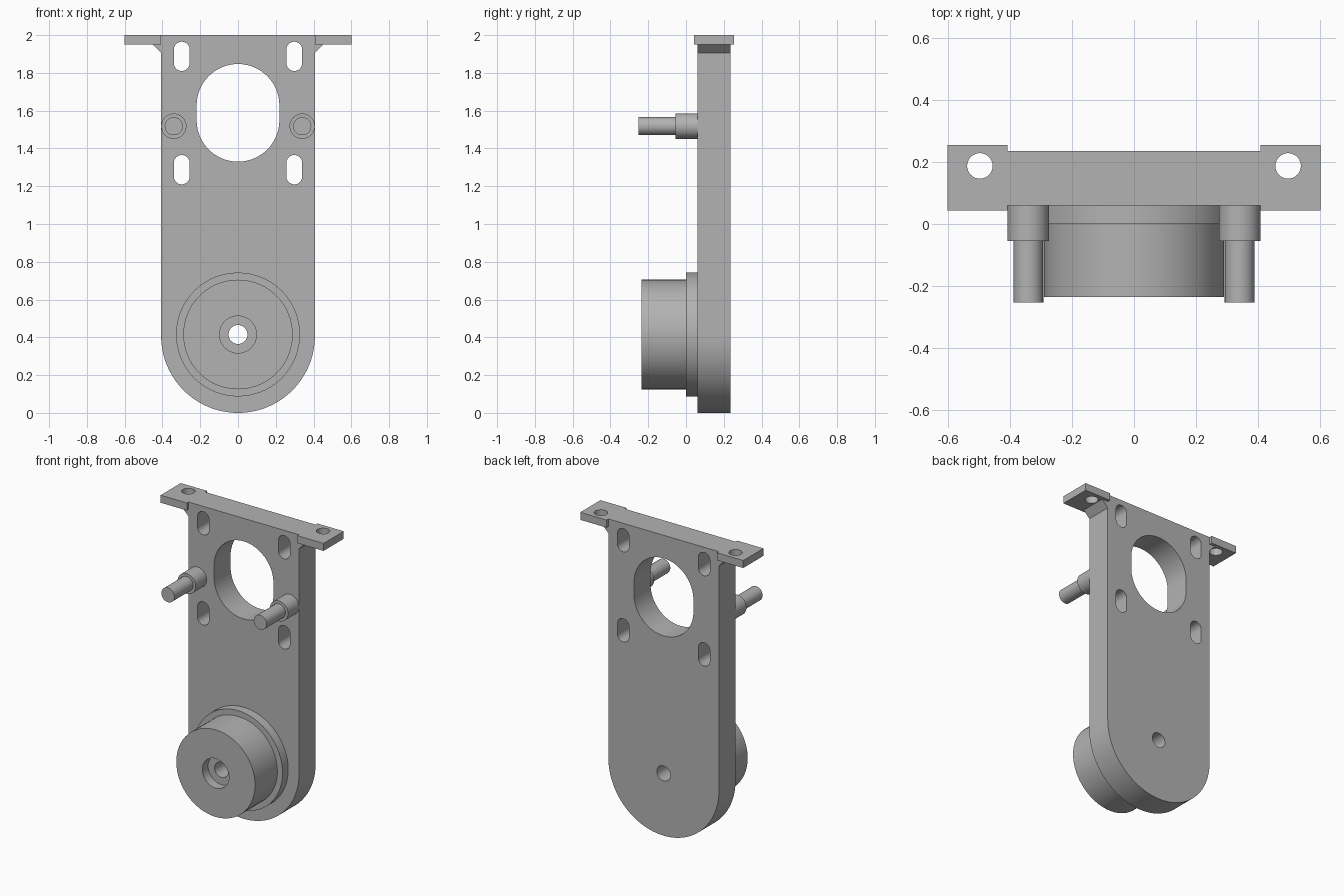
import bpy, bmesh
from math import sin, cos, pi
from mathutils import Vector

cube = bpy.data.objects.get("Cube")
if cube:
    bpy.data.objects.remove(cube, do_unlink=True)

GREY = (0.45, 0.45, 0.45, 1)
metal = bpy.data.materials.new("plain grey")
metal.use_nodes = True
metal.diffuse_color = GREY
metal.node_tree.nodes["Principled BSDF"].inputs["Base Color"].default_value = GREY

FRONT, BACK, HALF_W = 0.06, 0.235, 0.407
HUB_Z, BORE = 0.415, 0.05


def finish(bm, name):
    """Turn a bmesh into a shaded object."""
    bmesh.ops.remove_doubles(bm, verts=bm.verts, dist=1e-5)
    bmesh.ops.recalc_face_normals(bm, faces=bm.faces)
    mesh = bpy.data.meshes.new(name)
    bm.to_mesh(mesh)
    bm.free()
    mesh.materials.append(metal)
    obj = bpy.data.objects.new(name, mesh)
    bpy.context.collection.objects.link(obj)
    bpy.ops.object.select_all(action='DESELECT')
    obj.select_set(True)
    bpy.context.view_layer.objects.active = obj
    bpy.ops.object.shade_smooth_by_angle(angle=pi / 6)
    return obj


def arc(cx, cy, r, start, end, n=32):
    return [(cx + r * cos(start + (end - start) * i / n),
             cy + r * sin(start + (end - start) * i / n)) for i in range(n + 1)]


def slot(cx, low, high, r):
    """Upright loop with round ends."""
    return arc(cx, high - r, r, 0, pi) + arc(cx, low + r, r, pi, 2 * pi)


def circle(cx, cy, r):
    return arc(cx, cy, r, 0, 2 * pi, 64)[:-1]


def prism(name, loops, start, end, axis):
    """Extrude an outline with holes along the y or z axis."""
    bm = bmesh.new()
    for loop in loops:
        vs = [bm.verts.new((a, start, b) if axis == 'y' else (a, b, start))
              for a, b in loop]
        for i, v in enumerate(vs):
            bm.edges.new((v, vs[i - 1]))
    bmesh.ops.triangle_fill(bm, edges=bm.edges[:], use_beauty=True)
    out = bmesh.ops.extrude_face_region(bm, geom=bm.faces[:], use_keep_orig=True)
    moved = [g for g in out["geom"] if isinstance(g, bmesh.types.BMVert)]
    step = end - start
    bmesh.ops.translate(bm, verts=moved,
                        vec=(0, step, 0) if axis == 'y' else (0, 0, step))
    return finish(bm, name)


def turned(name, x, z, profile, n=64):
    """Spin a (radius, y) profile about an axis running front to back."""
    bm = bmesh.new()
    vs = [bm.verts.new((x + r, y, z)) for r, y in profile]
    edges = [bm.edges.new(pair) for pair in zip(vs, vs[1:])]
    bmesh.ops.spin(bm, geom=vs + edges, cent=(x, 0, z), axis=Vector((0, 1, 0)),
                   angle=2 * pi, steps=n, use_merge=True)
    return finish(bm, name)


# Back plate: round bottom, motor opening, four slots and the shaft bore
outline = [(HALF_W, 2), (-HALF_W, 2)] + arc(0, HUB_Z, HALF_W, pi, 2 * pi, 64)
outline = [(a, max(0, b - 0.008) if b < HUB_Z else b) for a, b in outline]
holes = [slot(0, 1.33, 1.847, 0.219), circle(0, HUB_Z, BORE)]
for x in (-0.298, 0.298):
    for low in (1.21, 1.81):
        holes.append(slot(x, low, low + 0.155, 0.042))
prism("back_plate", [outline] + holes, FRONT, BACK, 'y')

# Stepped hub with counterbore
turned("hub", 0, HUB_Z, [
    (BORE, FRONT), (0.328, FRONT), (0.328, 0), (0.29, 0), (0.29, -0.235),
    (0.098, -0.235), (0.098, -0.175), (BORE, -0.175), (BORE, FRONT)])

for side, s in (("left", 1), ("right", -1)):
    # Stepped pin
    turned(side + "_pin", s * 0.34, 1.518, [
        (0, FRONT), (0.067, FRONT), (0.067, -0.055), (0.048, -0.055),
        (0.048, -0.252), (0, -0.252)], 48)
    # Mounting ear with screw hole
    x0, x1 = s * HALF_W, s * 0.6
    prism(side + "_ear",
          [[(x0, 0.043), (x1, 0.043), (x1, 0.255), (x0, 0.255)],
           circle(s * 0.496, 0.187, 0.041)], 1.95, 2, 'z')
    # Small gusset under the ear
    prism(side + "_gusset", [[(x0, 1.905), (s * 0.452, 1.95), (x0, 1.95)]],
          FRONT, BACK, 'y')
